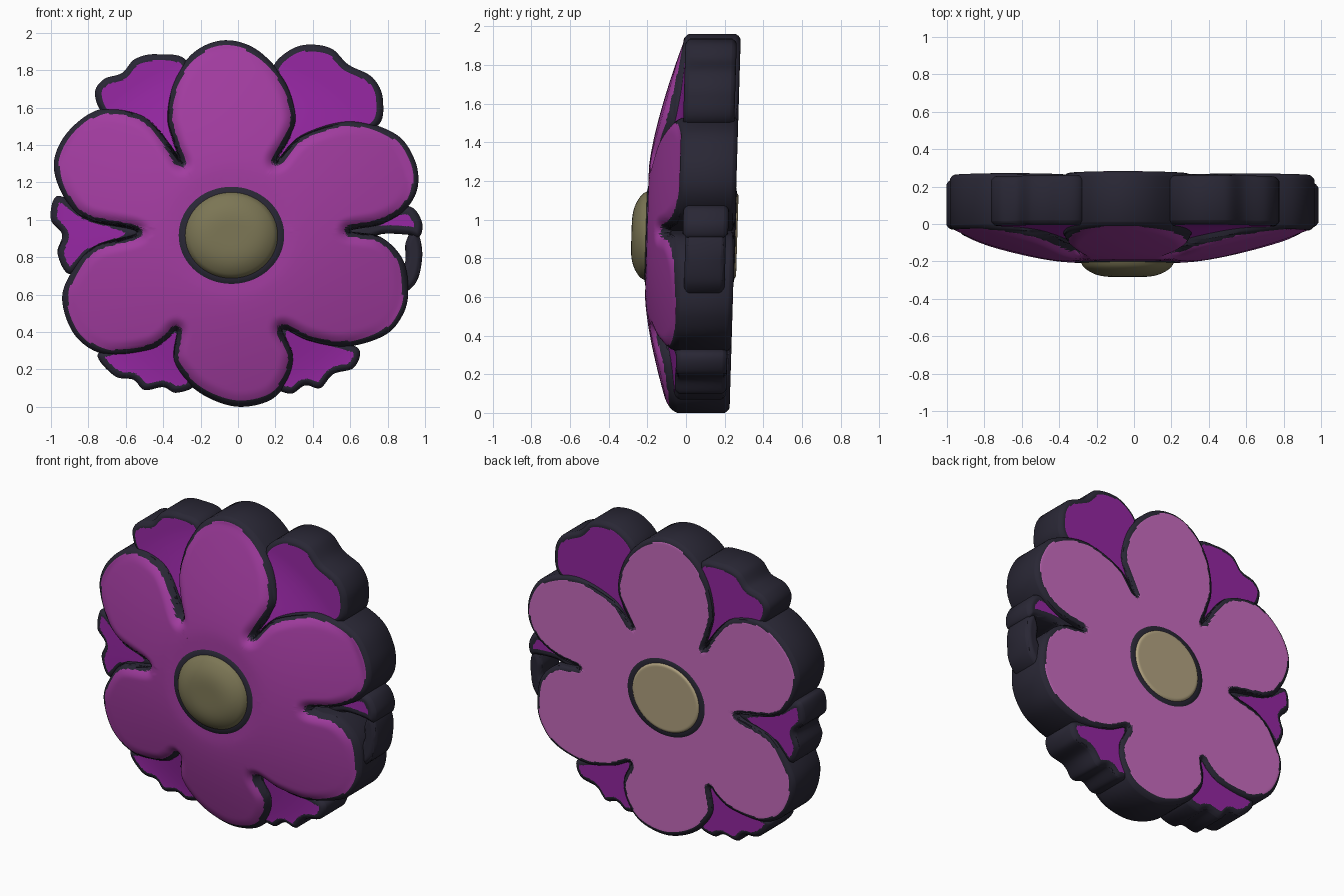
import bpy, bmesh, math
from mathutils import Vector, kdtree

if "Cube" in bpy.data.objects:
    bpy.data.objects.remove(bpy.data.objects["Cube"])

CX, CZ = -0.035, 0.935          # middle of the flower


def material(name, rgb):
    m = bpy.data.materials.new(name)
    m.diffuse_color = (*rgb, 1)
    m.use_nodes = True
    m.node_tree.nodes["Principled BSDF"].inputs["Base Color"].default_value = m.diffuse_color
    return m


DARK = material("dark_edge", (0.022, 0.02, 0.035))
PETAL = material("petal_front", (0.36, 0.045, 0.35))
PETAL_BACK = material("petal_back", (0.58, 0.15, 0.52))
LEAF = material("leaf_purple", (0.30, 0.02, 0.36))
DISC = material("disc_front", (0.20, 0.18, 0.09))
DISC_BACK = material("disc_back", (0.45, 0.37, 0.22))


def smooth_loop(pts, n):
    """Closed Catmull-Rom curve through (x, z) points."""
    P = [Vector(p) for p in pts]
    out = []
    for i in range(len(P)):
        a, b, c, d = (P[(i + k) % len(P)] for k in (-1, 0, 1, 2))
        for j in range(n):
            t = j / n
            out.append(0.5 * (2 * b + (c - a) * t + (2 * a - 5 * b + 4 * c - d) * t * t
                              + (3 * b - a - 3 * c + d) * t ** 3))
    return out


def ellipse(cx, cz, rx, rz, n=24):
    return [(cx + rx * math.sin(i * math.tau / n), cz + rz * math.cos(i * math.tau / n))
            for i in range(n)]


def plate(name, pts, centre, front, back, mats, rim=0.03, n=8, rings=24):
    """Two pillow faces of concentric rings joined by a side wall.
    front / back give y from (radius in flower, distance to outline)."""
    loop = smooth_loop(pts, n)
    c = Vector(centre)
    kd = kdtree.KDTree(len(loop))
    for i, p in enumerate(loop):
        kd.insert((p.x, p.y, 0), i)
    kd.balance()
    bm = bmesh.new()
    edges = []
    for side, f in ((1, front), (2, back)):
        def vert(p):
            d = kd.find((p.x, p.y, 0))[2]
            r = math.hypot(p.x - CX, p.y - CZ)
            corner = 0.025 * (1 - min(d / 0.03, 1)) ** 2
            y = f(r, d) + (corner if side == 1 else -corner)
            return bm.verts.new((p.x, y + 0.03 * (p.y - 1), p.y)), d
        mid = vert(c)
        prev = None
        for k in range(1, rings + 1):
            t = 1 - (1 - k / rings) ** 1.6
            ring = [vert(c + (p - c) * t) for p in loop]
            for i in range(len(ring)):
                j = (i + 1) % len(ring)
                quad = [mid, ring[i], ring[j]] if prev is None else \
                    [prev[i], ring[i], ring[j], prev[j]]
                face = bm.faces.new([q[0] for q in quad])
                dist = sum(q[1] for q in quad) / len(quad)
                face.material_index = 0 if dist < rim else side
            prev = ring
        edges.append([v for v, _ in prev])
    A, B = edges
    for i in range(len(A)):
        j = (i + 1) % len(A)
        bm.faces.new((A[i], B[i], B[j], A[j])).material_index = 0
    bmesh.ops.recalc_face_normals(bm, faces=bm.faces)
    me = bpy.data.meshes.new(name)
    bm.to_mesh(me)
    bm.free()
    for m in mats:
        me.materials.append(m)
    ob = bpy.data.objects.new(name, me)
    bpy.context.collection.objects.link(ob)
    bpy.ops.object.select_all(action='DESELECT')
    ob.select_set(True)
    bpy.context.view_layer.objects.active = ob
    bpy.ops.object.shade_smooth_by_angle(angle=math.radians(45))
    return ob


# front surface levels: the low leaf level and the domed petals
def low(r):
    u = max(0, min(1, (0.95 - r) / 0.55))
    return -0.03 - 0.08 * u * u * (3 - 2 * u)


def dome(r, d):
    h = -0.2 + 0.165 * max(0, (r - 0.33) / 0.67) ** 1.4
    e = low(r) - 0.01
    return e + (min(h, e) - e) * (1 - (1 - min(d / 0.08, 1)) ** 2)


# flower: six petals, each starting at the notch before it
petal_top = [(-.31, 1.31), (-.35, 1.42), (-.38, 1.56), (-.34, 1.75), (-.23, 1.90),
             (-.07, 1.96), (.10, 1.91), (.25, 1.75), (.31, 1.56), (.28, 1.44)]
petal_upper_right = [(.21, 1.32), (.34, 1.455), (.60, 1.53), (.84, 1.46), (.945, 1.32),
                     (.96, 1.17), (.89, 1.05), (.76, .975)]
petal_lower_right = [(.60, .94), (.76, .91), (.88, .79), (.91, .62), (.88, .49),
                     (.78, .38), (.57, .32), (.38, .35)]
petal_bottom = [(.24, .41), (.295, .28), (.27, .15), (.18, .04), (.02, .0),
                (-.13, .035), (-.26, .12), (-.345, .25)]
petal_lower_left = [(-.33, .40), (-.38, .355), (-.48, .30), (-.71, .28), (-.87, .38),
                    (-.94, .57), (-.89, .72), (-.77, .86)]
petal_upper_left = [(-.54, .935), (-.81, 1.0), (-.93, 1.12), (-.985, 1.30), (-.91, 1.47),
                    (-.74, 1.59), (-.54, 1.57), (-.42, 1.48)]
flower = (petal_top + petal_upper_right + petal_lower_right + petal_bottom
          + petal_lower_left + petal_upper_left)
plate("flower_petals", flower, (CX, CZ), dome, lambda r, d: 0.255,
      (DARK, PETAL, PETAL_BACK), rim=0.03, n=9, rings=40)

# scalloped leaves showing between the petals
leaves = {
    "leaf_upper_left": [(-.27, 1.27), (-.46, 1.45), (-.70, 1.55), (-.765, 1.67), (-.72, 1.75),
                        (-.62, 1.785), (-.55, 1.86), (-.43, 1.885), (-.27, 1.84), (-.29, 1.55)],
    "leaf_upper_right": [(.17, 1.27), (.22, 1.50), (.19, 1.72), (.20, 1.84), (.33, 1.93),
                         (.49, 1.92), (.59, 1.83), (.72, 1.76), (.775, 1.64), (.73, 1.49),
                         (.42, 1.44)],
    "leaf_left": [(-.53, .93), (-.80, 1.03), (-.93, 1.12), (-.985, 1.11), (-1.0, 1.0),
                  (-.94, .92), (-.965, .82), (-.90, .71), (-.78, .82)],
    "leaf_lower_left": [(-.32, .43), (-.60, .33), (-.75, .28), (-.66, .165), (-.56, .145),
                        (-.50, .09), (-.40, .105), (-.33, .075), (-.23, .12), (-.29, .25)],
    "leaf_lower_right": [(.24, .44), (.24, .24), (.19, .12), (.28, .07), (.36, .115),
                         (.44, .10), (.51, .175), (.62, .21), (.645, .31), (.5, .36)],
}
for name, pts in leaves.items():
    c = (sum(p[0] for p in pts) / len(pts), sum(p[1] for p in pts) / len(pts))
    plate(name, pts, c, lambda r, d: low(r), lambda r, d: 0.235,
          (DARK, LEAF, LEAF), rim=0.035)

# broken right leaf: a knob and a thin outer strip around a hole
plate("leaf_right_knob", [(.58, .94), (.72, 1.0), (.86, 1.07), (.94, 1.06), (.985, .98),
                          (.97, .91), (.91, .92), (.78, .925), (.68, .90)], (.85, .98),
      lambda r, d: -0.015, lambda r, d: 0.22, (DARK, LEAF, LEAF), rim=0.045)
plate("leaf_right_strip", [(.93, .94), (.97, .91), (.985, .80), (.955, .67), (.88, .61),
                           (.86, .70), (.895, .78), (.895, .87)], (.94, .79),
      lambda r, d: 0.0, lambda r, d: 0.21, (DARK, DARK, DARK))

# centre disc with its dark ring
DZ = 0.917
plate("disc_outline", ellipse(CX, DZ, .298, .275), (CX, DZ),
      lambda r, d: -0.206, lambda r, d: 0.259, (DARK,) * 3, n=3, rings=6)
plate("centre_disc", ellipse(CX, DZ, .258, .24), (CX, DZ),
      lambda r, d: -0.205 - 0.075 * (1 - (1 - min(d / 0.2, 1)) ** 3),
      lambda r, d: 0.25 + 0.018 * min(d / 0.03, 1),
      (DARK, DISC, DISC_BACK), rim=0.006, n=3, rings=24)
